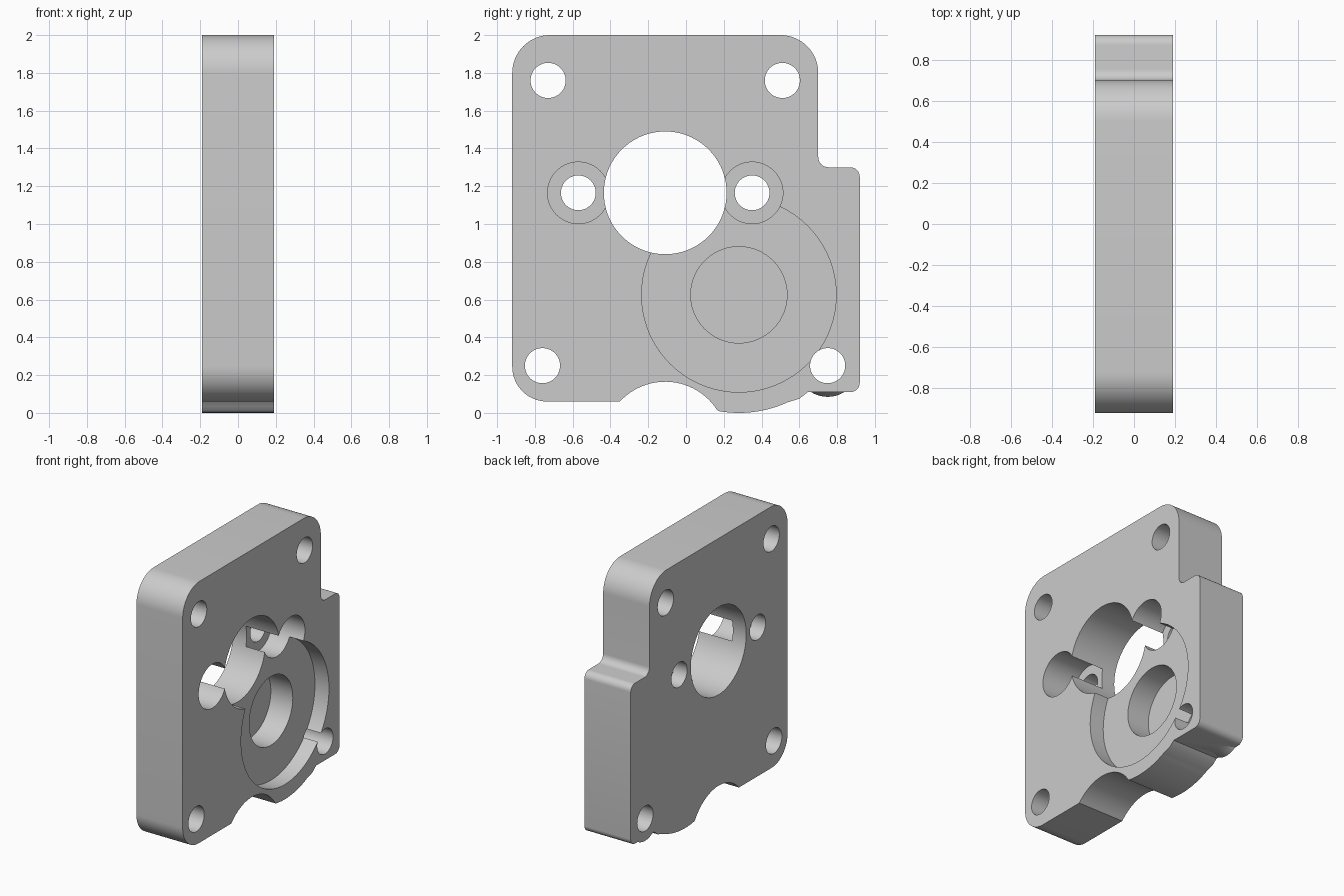
import bpy, bmesh
from math import sin, cos, radians
from mathutils import Matrix

cube = bpy.data.objects.get("Cube")
if cube:
    bpy.data.objects.remove(cube, do_unlink=True)

HALF = 0.19  # half the plate thickness

grey = bpy.data.materials.new("plain grey")
grey.use_nodes = True
grey.diffuse_color = (0.6, 0.6, 0.6, 1)
grey.node_tree.nodes["Principled BSDF"].inputs["Base Color"].default_value = (0.6, 0.6, 0.6, 1)


def arc(y, z, r, start, end, steps=16):
    """Points of a circular arc in the side plane, angles in degrees."""
    angles = [radians(start + (end - start) * i / steps) for i in range(steps + 1)]
    return [(y + r * cos(a), z + r * sin(a)) for a in angles]


def make_object(name, bm):
    bmesh.ops.recalc_face_normals(bm, faces=bm.faces)
    mesh = bpy.data.meshes.new(name)
    bm.to_mesh(mesh)
    bm.free()
    obj = bpy.data.objects.new(name, mesh)
    mesh.materials.append(grey)
    bpy.context.collection.objects.link(obj)
    return obj


def drum(name, y, z, r, x0, x1, r_end=None):
    """Cylinder or cone along x, from x0 (radius r) to x1 (radius r_end)."""
    bm = bmesh.new()
    place = Matrix.Translation(((x0 + x1) / 2, y, z)) @ Matrix.Rotation(radians(90), 4, 'Y')
    bmesh.ops.create_cone(bm, cap_ends=True, segments=72, radius1=r,
                          radius2=r if r_end is None else r_end,
                          depth=x1 - x0, matrix=place)
    return make_object(name, bm)


def combine(target, tool, operation):
    mod = target.modifiers.new(tool.name, 'BOOLEAN')
    mod.operation = operation
    mod.solver = 'EXACT'
    mod.object = tool
    bpy.context.view_layer.objects.active = target
    bpy.ops.object.modifier_apply(modifier=mod.name)
    bpy.data.objects.remove(tool, do_unlink=True)


# Plate outline, counterclockwise from the bottom scallop
outline = (
    arc(-0.11, -0.162, 0.327, 137.2, 32.8, 24)    # scallop
    + arc(0.28, 0.622, 0.622, 260, 294.7, 20)     # lobe under the pocket
    + [(0.60, 0.075), (0.645, 0.11)]
    + arc(0.87, 0.16, 0.05, -90, 0, 8)            # side step
    + arc(0.87, 1.25, 0.05, 0, 90, 8)
    + arc(0.755, 1.355, 0.055, 270, 180, 8)
    + arc(0.50, 1.80, 0.20, 0, 90)                # top corners
    + arc(-0.72, 1.80, 0.20, 90, 180)
    + arc(-0.735, 0.245, 0.185, 180, 270)         # lower corner
)
bm = bmesh.new()
face = bm.faces.new([bm.verts.new((-HALF, y, z)) for y, z in outline])
extruded = bmesh.ops.extrude_face_region(bm, geom=[face], use_keep_orig=True)
bmesh.ops.translate(bm, vec=(2 * HALF, 0, 0),
                    verts=[v for v in extruded["geom"] if isinstance(v, bmesh.types.BMVert)])
plate = make_object("mounting_plate", bm)

# Tapered boss below the step's bolt hole
combine(plate, drum("hole_boss", 0.75, 0.25, 0.165, -HALF, -0.05, 0.135), 'UNION')

# Round pocket with a deeper blind bore
combine(plate, drum("pocket", 0.28, 0.625, 0.515, HALF - 0.115, 0.4), 'DIFFERENCE')
combine(plate, drum("blind_bore", 0.28, 0.625, 0.255, HALF - 0.295, 0.4), 'DIFFERENCE')

# Central bore and counterbored screw holes beside it
combine(plate, drum("central_bore", -0.11, 1.165, 0.325, -0.4, 0.4), 'DIFFERENCE')
for y in (-0.57, 0.35):
    combine(plate, drum("counterbore", y, 1.165, 0.163, HALF - 0.27, 0.4), 'DIFFERENCE')
    combine(plate, drum("screw_hole", y, 1.165, 0.092, -0.4, 0.4), 'DIFFERENCE')

# Corner bolt holes
for y, z in ((-0.73, 1.76), (0.51, 1.76), (-0.76, 0.25), (0.75, 0.25)):
    combine(plate, drum("bolt_hole", y, z, 0.093, -0.4, 0.4), 'DIFFERENCE')

# Smooth curved walls, sharp rims
bpy.ops.object.select_all(action='DESELECT')
plate.select_set(True)
bpy.context.view_layer.objects.active = plate
bpy.ops.object.shade_smooth_by_angle(angle=radians(25))
